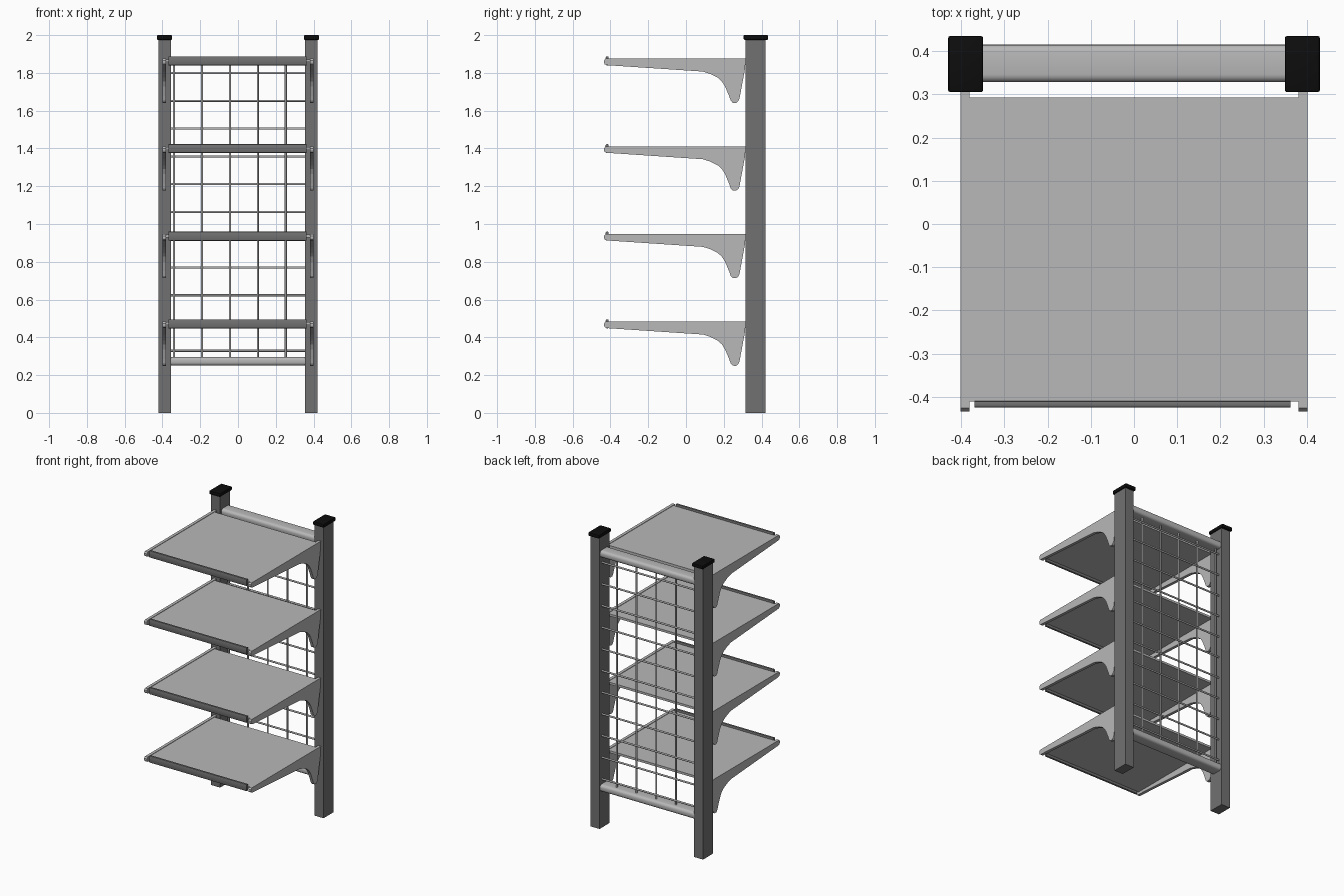
import bpy
import bmesh
import math
from mathutils import Matrix, Vector

old = bpy.data.objects.get("Cube")
if old:
    bpy.data.objects.remove(old, do_unlink=True)


def material(name, value):
    mat = bpy.data.materials.new(name)
    mat.use_nodes = True
    color = (value, value, value, 1)
    mat.diffuse_color = color
    mat.node_tree.nodes["Principled BSDF"].inputs["Base Color"].default_value = color
    return mat


LIGHT = material("light_grey", 0.48)
DARK = material("dark_grey", 0.165)
BLACK = material("black", 0.004)


def finish(name, bm, mat, smooth=False):
    bmesh.ops.recalc_face_normals(bm, faces=bm.faces)
    mesh = bpy.data.meshes.new(name)
    bm.to_mesh(mesh)
    bm.free()
    mesh.materials.append(mat)
    obj = bpy.data.objects.new(name, mesh)
    bpy.context.collection.objects.link(obj)
    if smooth:
        bpy.ops.object.select_all(action="DESELECT")
        obj.select_set(True)
        bpy.context.view_layer.objects.active = obj
        bpy.ops.object.shade_smooth_by_angle(angle=math.radians(40))
    return obj


def box(name, low, high, mat, bevel=0, segments=2, along_x=False):
    low, high = Vector(low), Vector(high)
    bm = bmesh.new()
    bmesh.ops.create_cube(bm, size=1)
    bmesh.ops.scale(bm, vec=high - low, verts=bm.verts)
    bmesh.ops.translate(bm, vec=(low + high) / 2, verts=bm.verts)
    if bevel:
        edges = [e for e in bm.edges if not along_x
                 or abs(e.verts[0].co.x - e.verts[1].co.x) > 0.1]
        bmesh.ops.bevel(bm, geom=edges, offset=bevel, segments=segments,
                        profile=0.5, affect="EDGES")
    return finish(name, bm, mat, bevel > 0)


def rod(bm, center, length, axis):
    turn = Matrix.Rotation(math.pi / 2, 4, "Y") if axis == "X" else Matrix()
    bmesh.ops.create_cone(bm, cap_ends=True, segments=10, radius1=0.006,
                          radius2=0.006, depth=length,
                          matrix=Matrix.Translation(center) @ turn)


# Bracket side outline: depth and height below the shelf top
BRACKET = [(0.315, 0), (0.313, -0.05), (0.283, -0.212), (0.276, -0.226),
           (0.265, -0.234), (0.247, -0.233), (0.237, -0.222), (0.228, -0.197),
           (0.207, -0.147), (0.190, -0.120), (0.168, -0.1), (0.13, -0.081),
           (0.09, -0.068), (-0.42, -0.034), (-0.431, -0.029),
           (-0.434, -0.02), (-0.434, -0.01), (-0.426, 0)]


def bracket(name, x, top):
    bm = bmesh.new()
    face = bm.faces.new([bm.verts.new((x - 0.01, y, top + z)) for y, z in BRACKET])
    new = bmesh.ops.extrude_face_region(bm, geom=[face])["geom"]
    verts = [v for v in new if isinstance(v, bmesh.types.BMVert)]
    bmesh.ops.translate(bm, vec=(0.02, 0, 0), verts=verts)
    return finish(name, bm, LIGHT)


# Uprights with caps
for side, s in (("left", 1), ("right", -1)):
    x1, x2 = sorted((s * 0.355, s * 0.422))
    box(side + "_post", (x1, 0.315, 0), (x2, 0.42, 1.98), DARK)
    x1, x2 = sorted((s * 0.349, s * 0.43))
    box(side + "_post_cap", (x1, 0.305, 1.975), (x2, 0.435, 2), BLACK, 0.005)

# Rounded crossbars
for label, z in (("bottom", 0.25), ("top", 1.838)):
    box(label + "_crossbar", (-0.356, 0.328, z), (0.356, 0.415, z + 0.047),
        LIGHT, 0.018, 4, True)

# Wire grid between the posts
bm = bmesh.new()
for i in range(5):
    rod(bm, (-0.339 + i * 0.148, 0.38, 1.07), 1.58, "Z")
for i in range(11):
    rod(bm, (0, 0.392, 0.329 + i * 0.147), 0.72, "X")
finish("wire_grid", bm, LIGHT, True)

# Shelves, each with a front lip and two brackets
for i in range(4):
    top = 0.483 + i * 0.464
    n = str(i + 1)
    box("shelf_" + n, (-0.381, -0.411, top - 0.018), (0.381, 0.293, top - 0.003), LIGHT)
    box("shelf_lip_" + n, (-0.369, -0.425, top - 0.035), (0.362, -0.409, top + 0.012),
        DARK, 0.005, 2, True)
    for side, s in (("left", 1), ("right", -1)):
        bracket(side + "_bracket_" + n, s * 0.391, top)
